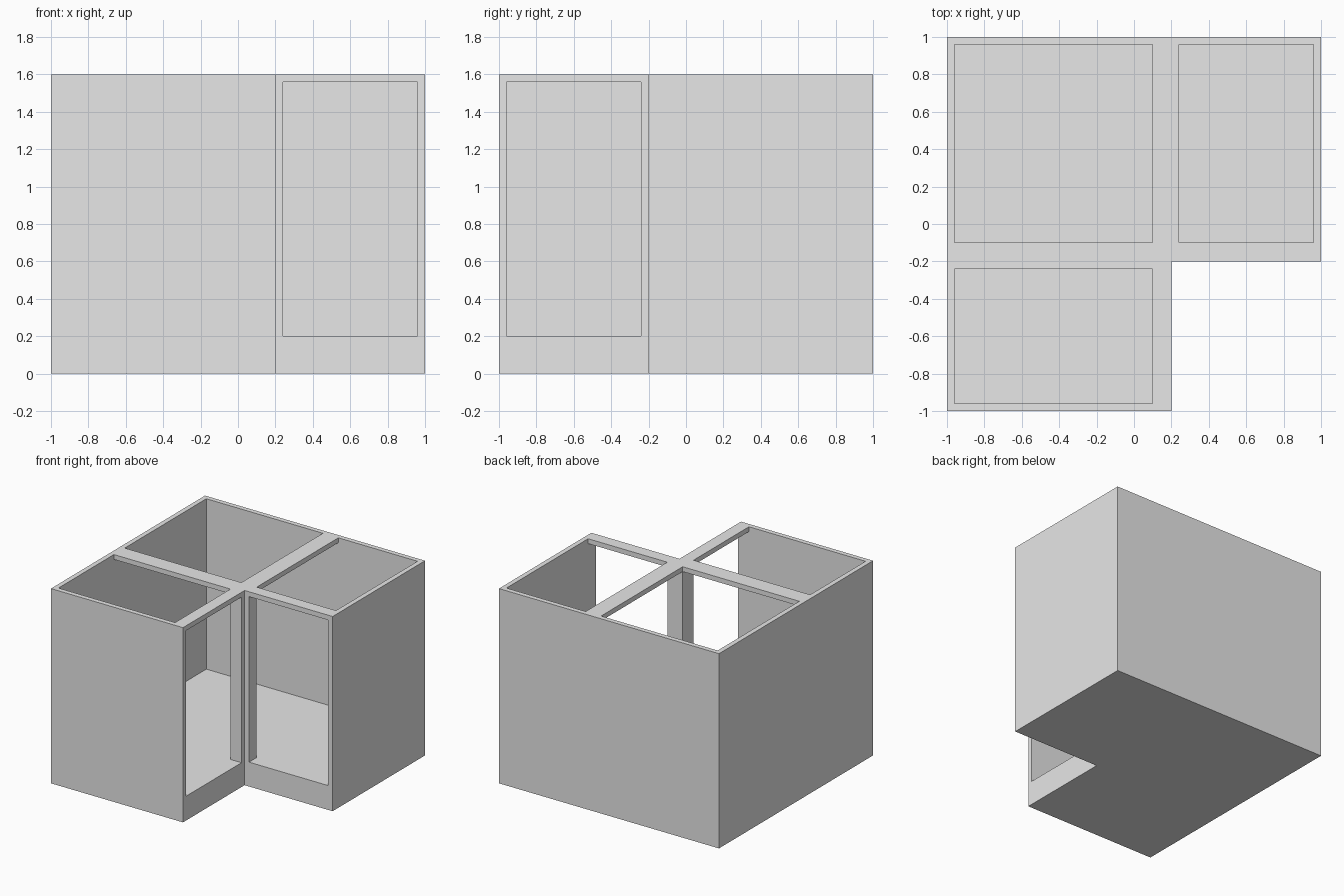
import bpy
import bmesh

cube = bpy.data.objects.get("Cube")
if cube:
    bpy.data.objects.remove(cube, do_unlink=True)

# Main dimensions
HEIGHT, FLOOR, RAIL = 1.6, 0.2, 1.56
OUT, IN = 1.0, 0.96            # outer and inner wall planes
NOTCH = 0.2                    # inner corner of the L plan
POST_IN, POST_OUT = 0.1, 0.24  # extents of the corner post and top rails

grey = bpy.data.materials.new("light grey")
grey.use_nodes = True
grey.diffuse_color = (0.8, 0.8, 0.8, 1)
grey.node_tree.nodes["Principled BSDF"].inputs["Base Color"].default_value = (0.8, 0.8, 0.8, 1)


def prism(name, outline, bottom, top):
    """Extrude a counter-clockwise plan outline between two heights."""
    bm = bmesh.new()
    face = bm.faces.new([bm.verts.new((x, y, bottom)) for x, y in outline])
    up = bmesh.ops.extrude_face_region(bm, geom=[face])["geom"]
    bmesh.ops.translate(bm, vec=(0, 0, top - bottom),
                        verts=[v for v in up if isinstance(v, bmesh.types.BMVert)])
    bmesh.ops.recalc_face_normals(bm, faces=bm.faces[:])
    mesh = bpy.data.meshes.new(name)
    bm.to_mesh(mesh)
    bm.free()
    mesh.materials.append(grey)
    obj = bpy.data.objects.new(name, mesh)
    bpy.context.collection.objects.link(obj)
    return obj


def rect(x0, x1, y0, y1):
    return [(x0, y0), (x1, y0), (x1, y1), (x0, y1)]


def cut(body, cutter):
    """Subtract the cutter, then discard it."""
    cutter.hide_render = True
    mod = body.modifiers.new("cut", 'BOOLEAN')
    mod.operation = 'DIFFERENCE'
    mod.solver = 'EXACT'
    mod.object = cutter
    bpy.context.view_layer.objects.active = body
    bpy.ops.object.modifier_apply(modifier=mod.name)
    bpy.data.objects.remove(cutter, do_unlink=True)


# L-shaped cabinet body
cabinet = prism("corner_cabinet_carcass",
                [(-OUT, -OUT), (NOTCH, -OUT), (NOTCH, -NOTCH),
                 (OUT, -NOTCH), (OUT, OUT), (-OUT, OUT)], 0, HEIGHT)

# Inner room with both door openings, leaving the corner post standing
reach = 0.22
room = [(-IN, -IN), (reach, -IN), (reach, -POST_OUT), (POST_IN, -POST_OUT),
        (POST_IN, -POST_IN), (POST_OUT, -POST_IN), (POST_OUT, -reach),
        (IN, -reach), (IN, IN), (-IN, IN)]
cut(cabinet, prism("room_cutter", room, FLOOR, RAIL))

# Three open bays in the top, leaving the crossing rails
bays = [rect(-IN, POST_IN, -POST_IN, IN),
        rect(POST_OUT, IN, -POST_IN, IN),
        rect(-IN, POST_IN, -IN, -POST_OUT)]
for bay in bays:
    cut(cabinet, prism("bay_cutter", bay, RAIL - 0.1, HEIGHT + 0.1))
